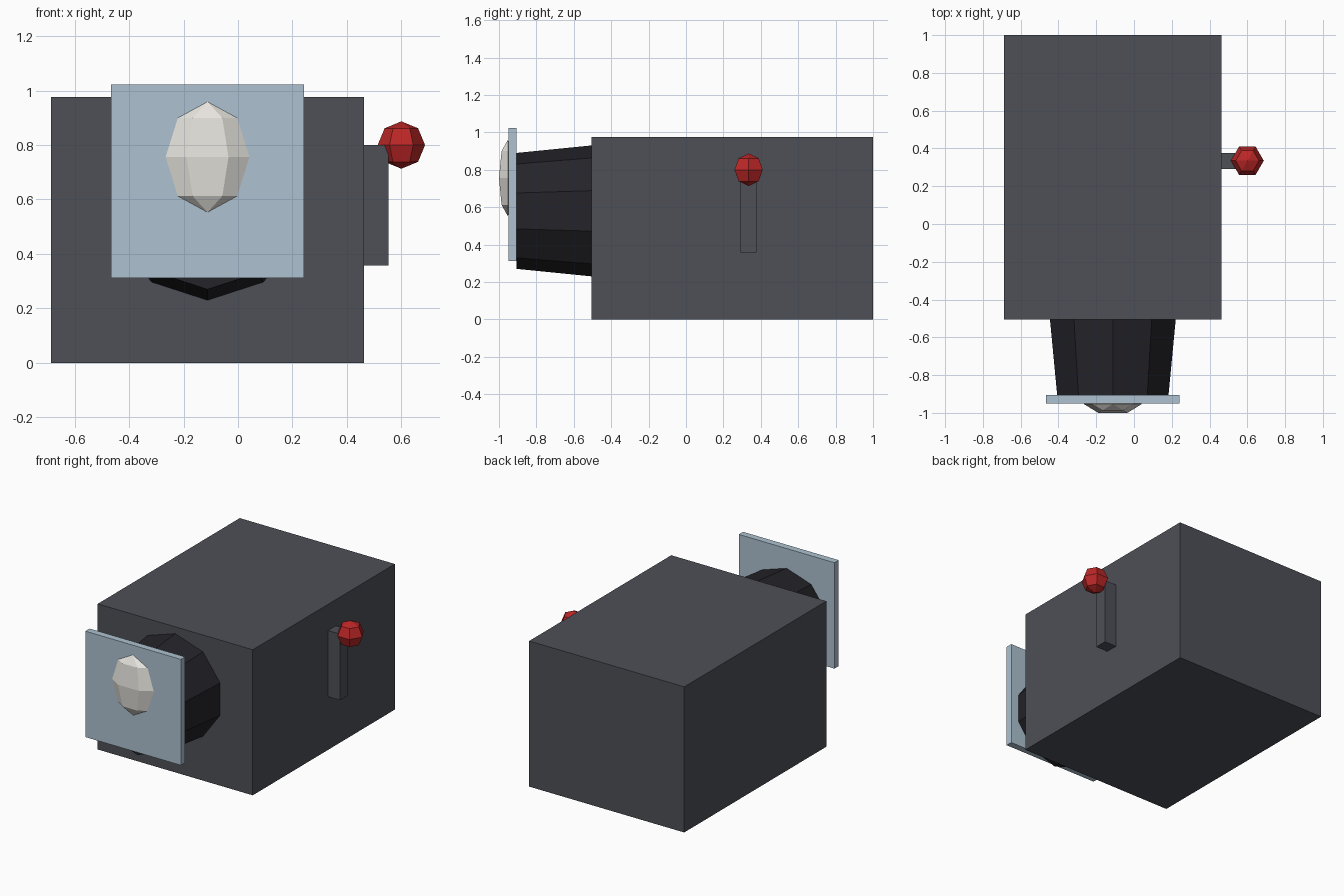
import bpy
from math import pi

if "Cube" in bpy.data.objects:
    bpy.data.objects.remove(bpy.data.objects["Cube"])


def material(name, rgb):
    mat = bpy.data.materials.new(name)
    mat.diffuse_color = (*rgb, 1)
    mat.use_nodes = True
    mat.node_tree.nodes["Principled BSDF"].inputs["Base Color"].default_value = mat.diffuse_color
    return mat


def finish(name, mat):
    ob = bpy.context.object
    ob.name = name
    ob.data.materials.append(mat)
    bpy.ops.object.transform_apply(location=False, rotation=True, scale=True)
    return ob


def box(name, lo, hi, mat):
    bpy.ops.mesh.primitive_cube_add(size=1, location=[(a + b) / 2 for a, b in zip(lo, hi)])
    bpy.context.object.scale = [b - a for a, b in zip(lo, hi)]
    return finish(name, mat)


def ball(name, centre, radii, mat):
    # six-sided low-poly sphere, turned so corners lie along x
    bpy.ops.mesh.primitive_uv_sphere_add(segments=6, ring_count=4, radius=1, location=centre)
    ob = bpy.context.object
    ob.rotation_euler.z = pi / 2
    bpy.ops.object.transform_apply(location=False, rotation=True, scale=False)
    ob.scale = radii
    return finish(name, mat)


grey = material("dark_grey", (0.075, 0.08, 0.095))
black = material("black", (0.018, 0.017, 0.022))
blue = material("pale_blue", (0.42, 0.54, 0.64))
cream = material("cream", (0.8, 0.78, 0.73))
red = material("red", (0.5, 0.02, 0.02))

# main housing
box("body", (-0.687, -0.505, 0), (0.463, 1.0, 0.976), grey)

# tapered ten-sided barrel on the front
bpy.ops.mesh.primitive_cone_add(vertices=10, radius1=0.35, radius2=0.31, depth=0.4,
                                location=(-0.112, -0.705, 0.58), rotation=(pi / 2, 0, 0))
finish("barrel", black)

# square glass plate and bulging centre
box("front_plate", (-0.467, -0.95, 0.312), (0.242, -0.905, 1.022), blue)
ball("front_bulge", (-0.112, -0.953, 0.756), (0.154, 0.054, 0.203), cream)

# side lever and knob
box("lever", (0.45, 0.292, 0.357), (0.553, 0.377, 0.8), grey)
ball("lever_knob", (0.6, 0.335, 0.8), (0.087, 0.087, 0.087), red)
